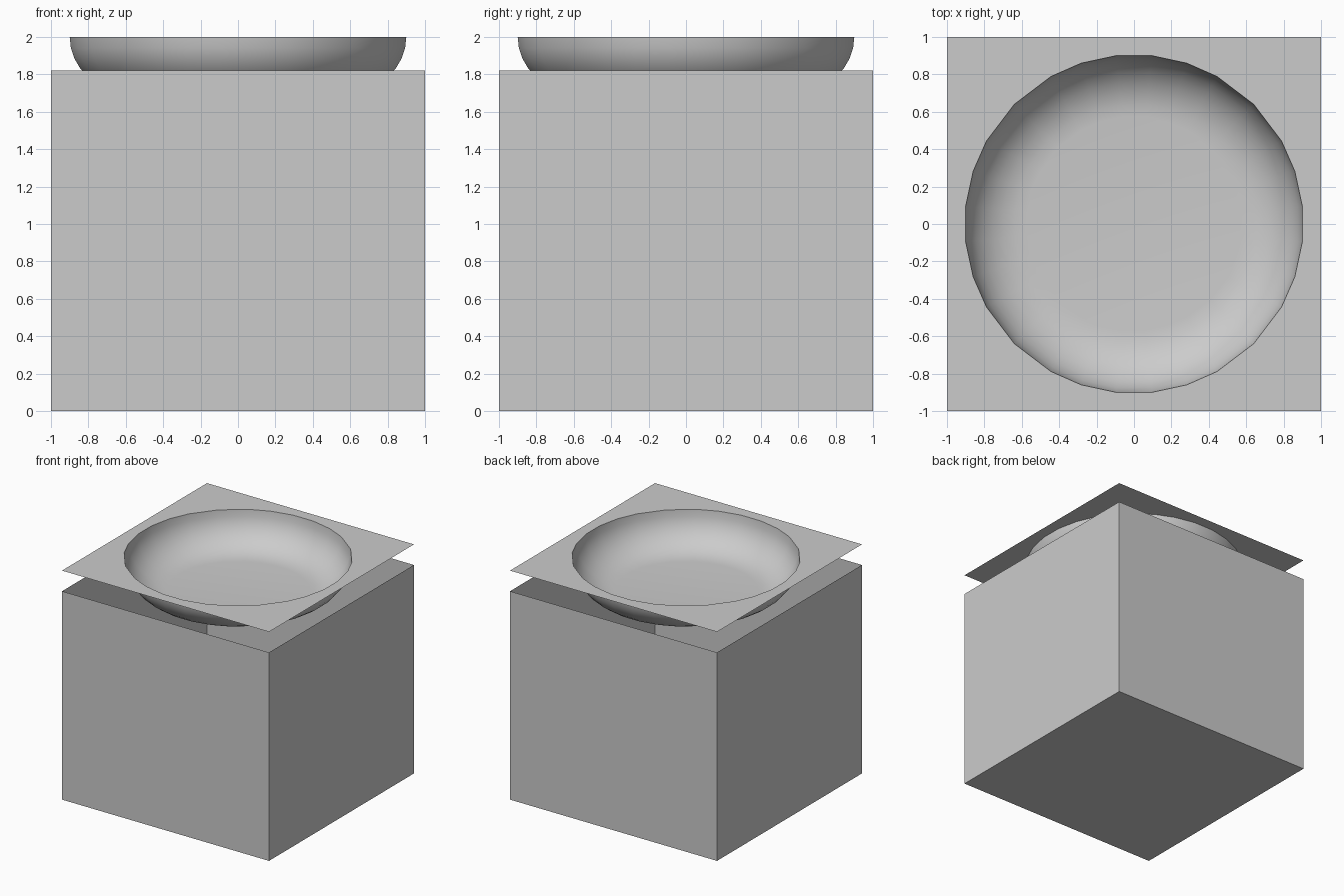
import bpy, bmesh
from math import sin, cos, pi, radians

cube = bpy.data.objects.get("Cube")
if cube:
    bpy.data.objects.remove(cube, do_unlink=True)

grey = bpy.data.materials.new("light grey")
grey.use_nodes = True
colour = (0.6, 0.6, 0.6, 1)
grey.diffuse_color = colour
grey.node_tree.nodes["Principled BSDF"].inputs["Base Color"].default_value = colour

TOP, RIM = 2.0, 0.905
BOX_HEIGHT = 1.82
BEND_WIDTH, DEPTH, STEPS = 0.33, 0.30, 8

# Unevenly spaced rim points, mirrored about the axes and diagonals
half = [6.1, 18.2, 29.4]
quadrant = half + [45] + [90 - a for a in reversed(half)]
angles = [radians(q * 90 + a) for q in range(4) for a in quadrant]


def finish(name, bm):
    mesh = bpy.data.meshes.new(name)
    bm.to_mesh(mesh)
    bm.free()
    mesh.materials.append(grey)
    obj = bpy.data.objects.new(name, mesh)
    bpy.context.collection.objects.link(obj)
    return obj


def ring(bm, radius, z):
    return [bm.verts.new((radius * cos(a), radius * sin(a), z)) for a in angles]


def bridge(bm, outer, inner):
    n = len(outer)
    for i in range(n):
        j = (i + 1) % n
        bm.faces.new((outer[i], outer[j], inner[j], inner[i]))


# Open-topped box
bm = bmesh.new()
bmesh.ops.create_cube(bm, size=2)
for v in bm.verts:
    v.co.z = BOX_HEIGHT if v.co.z > 0 else 0
lid = [f for f in bm.faces if f.normal.z > 0.9]
bmesh.ops.delete(bm, geom=lid, context='FACES_ONLY')
finish("open_box", bm)

# Thin square plate with a round hole
bm = bmesh.new()
border = []
for a in angles:
    reach = max(abs(cos(a)), abs(sin(a)))
    border.append(bm.verts.new((cos(a) / reach, sin(a) / reach, TOP)))
bridge(bm, border, ring(bm, RIM, TOP))
finish("top_plate", bm)

# Bowl with a rounded wall and a flat floor
bm = bmesh.new()
rings = []
for s in range(STEPS + 1):
    t = s / STEPS * pi / 2
    rings.append(ring(bm, RIM - BEND_WIDTH * (1 - cos(t)), TOP - DEPTH * sin(t)))
for outer, inner in zip(rings, rings[1:]):
    bridge(bm, outer, inner)
bm.faces.new(rings[-1])
bowl = finish("basin", bm)

bpy.ops.object.select_all(action='DESELECT')
bowl.select_set(True)
bpy.context.view_layer.objects.active = bowl
bpy.ops.object.shade_smooth_by_angle(angle=radians(40))
